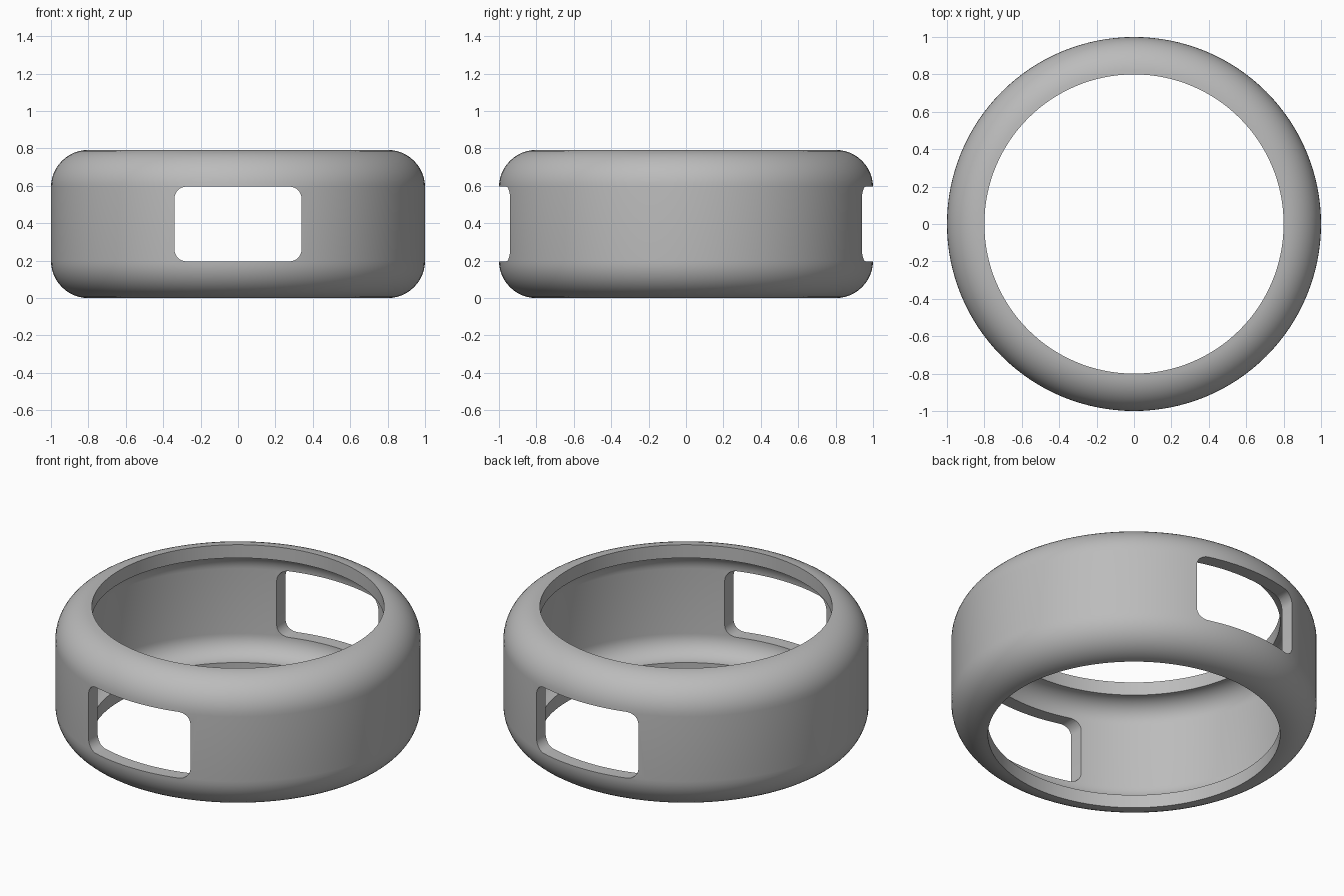
import bpy, bmesh
from math import sin, cos, pi, radians

if "Cube" in bpy.data.objects:
    bpy.data.objects.remove(bpy.data.objects["Cube"])

HEIGHT, OPENING, FILLET, WALL = 0.792, 0.8, 0.2, 0.08
MID = HEIGHT / 2
SEGMENTS, ARC = 128, 12

grey = bpy.data.materials.new("plain grey")
grey.use_nodes = True
colour = (0.5, 0.5, 0.5, 1)
grey.diffuse_color = colour
grey.node_tree.nodes["Principled BSDF"].inputs["Base Color"].default_value = colour


def new_object(name, bm):
    bmesh.ops.recalc_face_normals(bm, faces=bm.faces)
    mesh = bpy.data.meshes.new(name)
    bm.to_mesh(mesh)
    bm.free()
    mesh.materials.append(grey)
    ob = bpy.data.objects.new(name, mesh)
    bpy.context.collection.objects.link(ob)
    return ob


def half_section(radius):
    """Bottom arc then top arc, as (r, z) points from lower lip to upper lip."""
    low = [(OPENING + radius * sin(t), FILLET - radius * cos(t))
           for t in (pi / 2 * i / ARC for i in range(ARC + 1))]
    return low + [(r, HEIGHT - z) for r, z in reversed(low)]


# Ring shell: closed wall section revolved about z
section = half_section(FILLET) + half_section(FILLET - WALL)[::-1]
bm = bmesh.new()
rings = []
for s in range(SEGMENTS):
    a = 2 * pi * s / SEGMENTS
    rings.append([bm.verts.new((r * cos(a), r * sin(a), z)) for r, z in section])
n = len(section)
for s in range(SEGMENTS):
    here, there = rings[s], rings[(s + 1) % SEGMENTS]
    for i in range(n):
        j = (i + 1) % n
        bm.faces.new((here[i], there[i], there[j], here[j]))
ring = new_object("ring_shell", bm)

# Rounded window cutter running through front and back
half_w, half_h, corner, steps = 0.34, 0.2, 0.065, 8
bm = bmesh.new()
outline = []
for k, (sx, sz) in enumerate(((1, 1), (-1, 1), (-1, -1), (1, -1))):
    for i in range(steps + 1):
        t = pi / 2 * (k + i / steps)
        outline.append(bm.verts.new((sx * (half_w - corner) + corner * cos(t), -1.5,
                                     MID + sz * (half_h - corner) + corner * sin(t))))
face = bm.faces.new(outline)
extruded = bmesh.ops.extrude_face_region(bm, geom=[face], use_keep_orig=True)
bmesh.ops.translate(bm, vec=(0, 3, 0),
                    verts=[g for g in extruded["geom"] if isinstance(g, bmesh.types.BMVert)])
cutter = new_object("window_cutter", bm)
cutter.hide_render = True

cut = ring.modifiers.new("windows", 'BOOLEAN')
cut.operation, cut.solver, cut.object = 'DIFFERENCE', 'EXACT', cutter
bpy.ops.object.select_all(action='DESELECT')
bpy.context.view_layer.objects.active = ring
ring.select_set(True)
bpy.ops.object.modifier_apply(modifier=cut.name)
bpy.data.objects.remove(cutter)
bpy.ops.object.shade_smooth_by_angle(angle=radians(35))
